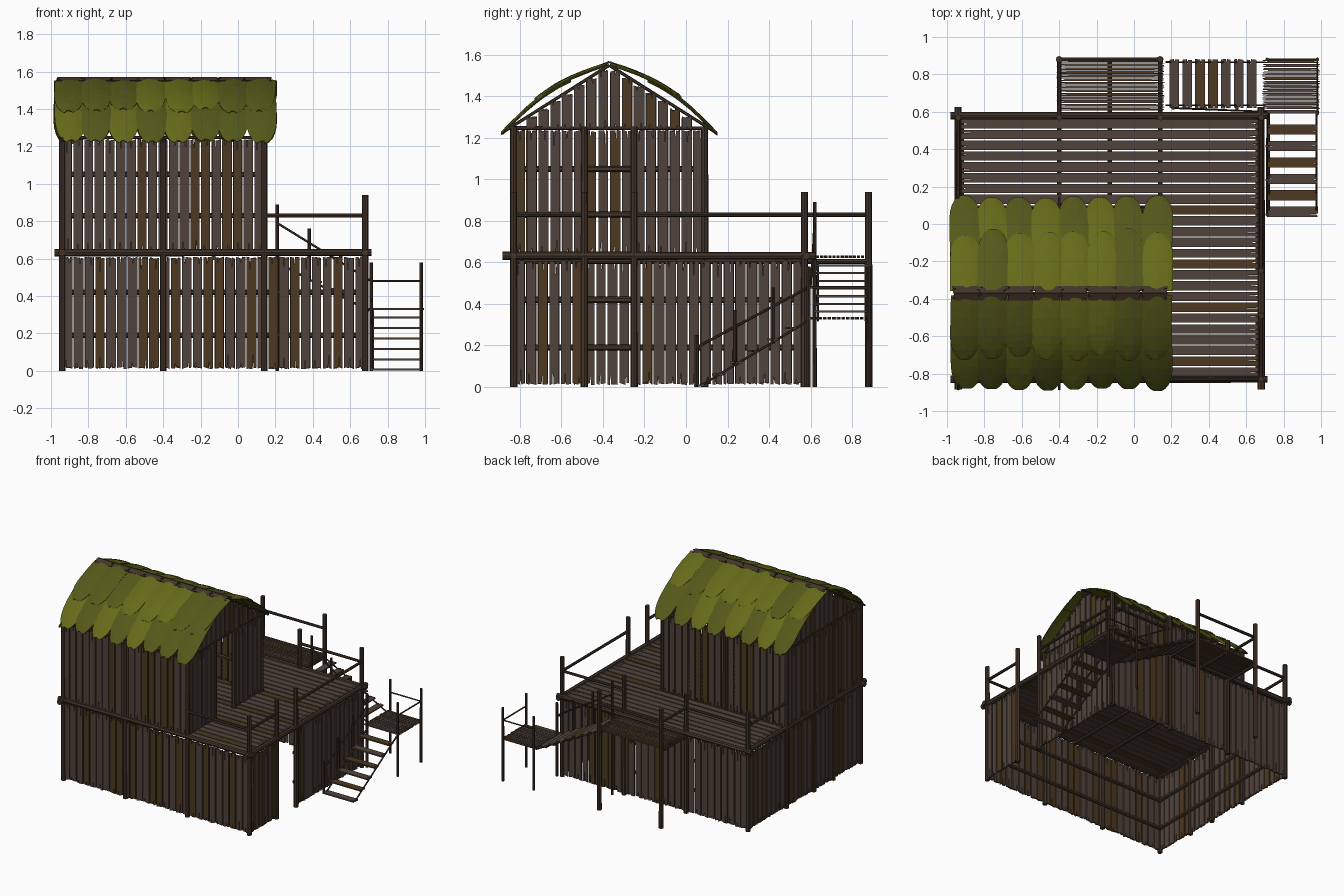
import bpy, bmesh, math, random
from mathutils import Vector as V

if "Cube" in bpy.data.objects:
    bpy.data.objects.remove(bpy.data.objects["Cube"])
random.seed(4)

def mat(name, c):
    m = bpy.data.materials.new(name)
    m.diffuse_color = (*c, 1)
    m.use_nodes = True
    m.node_tree.nodes["Principled BSDF"].inputs["Base Color"].default_value = m.diffuse_color
    return m

GREY = mat("grey_wood", (.082, .055, .044))
BROWN = mat("brown_wood", (.072, .040, .015))
LOG = mat("log_wood", (.055, .034, .022))
LEAF = mat("leaf", (.13, .145, .010))
LEAF2 = mat("leaf_dark", (.09, .10, .010))

def finish(name, bm, mats):
    bmesh.ops.recalc_face_normals(bm, faces=bm.faces)
    me = bpy.data.meshes.new(name)
    bm.to_mesh(me)
    bm.free()
    for m in mats:
        me.materials.append(m)
    ob = bpy.data.objects.new(name, me)
    bpy.context.collection.objects.link(ob)
    return ob

def plank(bm, a, b, side, w, t=.012, jit=.006):
    """Board from a to b, width w along side, with ragged split ends."""
    a, b, side = V(a), V(b), V(side)
    L, d = (b - a).length, (b - a).normalized()
    n = d.cross(side)
    r = lambda: random.uniform(-jit, jit)
    s, q = random.uniform(-.25, .25) * w, random.uniform(.03, .08) * min(1, L * 2)
    out = [(-w/2, r()), (s - .003, r()), (s, q), (s + .003, r()), (w/2, r()),
           (w/2, L + r()), (-s + .003, L + r()), (-s, L - q), (-s - .003, L + r()), (-w/2, L + r())]
    lo, hi = [[bm.verts.new(a + side * u + d * v + n * k) for u, v in out] for k in (-t/2, t/2)]
    m = 1 if random.random() < .25 else 0
    fs = [bm.faces.new(lo), bm.faces.new(hi[::-1])]
    for i in range(10):
        j = (i + 1) % 10
        fs.append(bm.faces.new((lo[i], hi[i], hi[j], lo[j])))
    for f in fs:
        f.material_index = m

def logs(name, items, r=.018, sides=8):
    """Round poles between pairs of points."""
    bm = bmesh.new()
    for a, b in items:
        a, b = V(a), V(b)
        M = (b - a).to_track_quat('Z', 'Y').to_matrix().to_4x4()
        M.translation = (a + b) / 2
        bmesh.ops.create_cone(bm, cap_ends=True, segments=sides, radius1=r, radius2=r * .93,
                              depth=(b - a).length, matrix=M)
    return finish(name, bm, [LOG])

def wall(name, p, q, z0, top, skip=None):
    """Vertical planks from p to q; top is a height or a function of the wall position."""
    bm = bmesh.new()
    p, q = V((*p, 0)), V((*q, 0))
    L, d = (q - p).length, (q - p).normalized()
    n = round(L / .057)
    for i in range(n):
        c = p + d * (i + .5) * L / n
        if skip and skip[0] < c.y < skip[1]:
            continue
        h = top(c.y) if callable(top) else top
        if h - z0 > .03:
            plank(bm, (c.x, c.y, z0), (c.x, c.y, h), d, L / n - random.uniform(.004, .012))
    return finish(name, bm, [GREY, BROWN])

def boards(name, x0, x1, y0, y1, z, n, gap):
    """Floor of boards running along x."""
    bm = bmesh.new()
    s = (y1 - y0) / n
    for i in range(n):
        y = y0 + (i + .5) * s
        plank(bm, (x0, y, z), (x1, y, z), (0, 1, 0), s - random.uniform(.5, 1.2) * gap)
    return finish(name, bm, [GREY, BROWN])

XL, XM, XN, XR = -.94, -.40, .14, .68
YF, YD, YE, YH, YB = -.83, -.49, -.25, .09, .57
RIDGE, APEX = -.37, 1.55
door = (YD, YE)

# lower storey and hut walls; doorways open on the right side
for nm, x1, yb, z0, z1 in (("lower", XR, YB, .015, .605), ("hut", XN, YH, .64, 1.235)):
    wall(nm + "_front_wall", (XL, YF), (x1, YF), z0, z1)
    wall(nm + "_back_wall", (XL, yb), (x1, yb), z0, z1)
    wall(nm + "_left_wall", (XL, YF), (XL, yb), z0, z1)
    wall(nm + "_right_wall", (x1, YF), (x1, yb), z0, z1, door)
    rails = []
    for z in ((.19, .42) if nm == "lower" else (.83, 1.05)):
        for y in (YF + .018, yb - .018):
            rails.append(((XL, y, z), (x1, y, z)))
        rails.append(((XL + .018, YF, z), (XL + .018, yb, z)))
        rails += [((x1 - .018, a, z), (x1 - .018, b, z)) for a, b in ((YF, YD), (YE, yb))]
    logs(nm + "_inner_rails", rails, .015, 6)

# gables
for nm, x in (("left", XL), ("right", XN)):
    wall(nm + "_gable", (x, YF - .0), (x, YH), 1.25, lambda y: APEX - .01 - abs(y - RIDGE) * .64)

# posts
hut = {(x, y) for x in (XL, XM, XN) for y in (YF, YH)} | {(x, y) for x in (XL, XN) for y in (YD, YE)}
logs("hut_posts", [((x, y, 0 if x == XL or y == YF else .6), (x, y, 1.255)) for x, y in sorted(hut)])
short = [(x, YB) for x in (XL, XM, XN, XR)] + [(XR, y) for y in (YF, YD, YE)] + [(XM, .88), (XN, .88)]
logs("railing_posts", [((x, y, 0), (x, y, .94)) for x, y in short])

# main beams and joists
logs("floor_beams", [((-.98, y, .632), (.715, y, .632)) for y in (YF, .58)]
     + [((x, -.885, .632), (x, .625, .632)) for x in (XL, XR)], .02)
logs("floor_joists", [((x, YF, .605), (x, .88, .605)) for x in (XM, -.13, XN)], .013)
logs("wall_plates", [((XL, y, 1.247), (XN, y, 1.247)) for y in (YF, YH)]
     + [((x, YF, 1.247), (x, YH, 1.247)) for x in (XL, XN)], .009, 6)

# handrails
H = .83
logs("handrails", [((XN, YF, H), (XR, YF, H)), ((XR, YF, H), (XR, YD, H)), ((XR, YE, H), (XR, YB, H)),
                   ((XN, YB, H), (XR, YB, H)), ((XL, YB, H), (XM, YB, H)), ((XL, YH, H), (XL, YB, H)),
                   ((XM, YB, H), (XM, .88, H)), ((XM, .88, H), (XN, .88, H))], .011)

# floors
boards("deck", -.93, .67, -.82, .565, .632, 24, .010)
boards("balcony", XM - .01, .16, .605, .88, .628, 14, .005)
boards("landing", .69, .99, .59, .88, .33, 13, .005)

# stair treads
bm = bmesh.new()
for i in range(7):
    x, z = .215 + i * .069, .585 - i * .037
    plank(bm, (x, .62, z), (x, .88, z), (1, 0, 0), .052, .010, .003)
finish("upper_stair_treads", bm, [GREY, BROWN])
bm = bmesh.new()
for i in range(6):
    y, z = .505 - i * .088, .285 - i * .056
    plank(bm, (.71, y, max(z, .007)), (.98, y, max(z, .007)), (0, 1, 0), .055, .010, .003)
finish("lower_stair_treads", bm, [GREY, BROWN])
logs("stair_stringers", [((.17, y, .60), (.70, y, .32)) for y in (.635, .865)]
     + [((x, .59, .32), (x, .07, .006)) for x in (.722, .975)], .006, 6)

# stair railing
posts = [((x, y, 0), (x, y, .58)) for x in (.712, .98) for y in (.59, .88)]
posts += [((.21, .62, 0), (.21, .62, .89)), ((.38, .62, .48), (.38, .62, .76)), ((.55, .62, .39), (.55, .62, .65))]
posts += [((.712, y, z), (.712, y, h)) for y, z, h in ((.05, 0, .25), (.235, .1, .37), (.416, .21, .48))]
logs("stair_posts", posts, .010)
logs("stair_handrails", [((.21, .62, .79), (.712, .60, .48)), ((.712, .05, .19), (.712, .59, .48)),
                         ((.712, .88, .48), (.98, .88, .48)), ((.98, .59, .48), (.98, .88, .48))], .006, 6)

# roof frame and ridge strip
logs("rafters", [((x, RIDGE, 1.55), (x, RIDGE + s * .515, 1.225)) for x in (XL, XM, XN) for s in (-1, 1)], .008, 6)
bm = bmesh.new()
for i in range(8):
    x = -.965 + i * .1435
    for s in (-1, 1):
        plank(bm, (x, RIDGE + s * .018, 1.557), (x + .14, RIDGE + s * .018, 1.557), V((0, 1, -s * .5)).normalized(), .04, .010)
finish("ridge_strip", bm, [LOG, LOG])

# overlapping leaf shingles, two rows on each slope
def leaf(bm, xc, s, t0, t1, lift, w):
    rows, cols, grid = 9, 6, []
    tilt = random.uniform(-.012, .012)
    for i in range(rows + 1):
        f = i / rows
        f = 1 - (1 - f) ** 1.6
        k = 1 if f < .5 else math.sqrt(max(0, 1 - .93 * ((f - .5) / .5) ** 2.6))
        t = t0 + (t1 - t0) * f
        row = []
        for j in range(cols + 1):
            u = j / cols * 2 - 1
            z = 1.552 - .325 * t + .04 * math.sin(math.pi * t) + lift - .012 * u * u
            y = RIDGE + s * (.515 * t + .025 * math.sin(math.pi * t))
            row.append(bm.verts.new((xc + u * w * k + tilt * f, y, z + random.uniform(-.0015, .0015))))
        grid.append(row)
    m = random.randint(0, 1)
    for i in range(rows):
        for j in range(cols):
            q = (grid[i][j], grid[i][j+1], grid[i+1][j+1], grid[i+1][j])
            bm.faces.new(q).material_index = m

for nm, s in (("front", -1), ("back", 1)):
    bm = bmesh.new()
    for i in range(8):
        x = -.90 + i * .1455
        leaf(bm, x, s, .32, 1.0 + random.uniform(-.02, .015), random.uniform(0, .006), .083)
        leaf(bm, x + random.uniform(-.008, .008), s, .02, .60 + random.uniform(-.06, .06),
             .010 + random.uniform(0, .006), .081)
    ob = finish(nm + "_roof_leaves", bm, [LEAF, LEAF2])
    so = ob.modifiers.new("thickness", 'SOLIDIFY')
    so.thickness, so.offset = .005, 0
